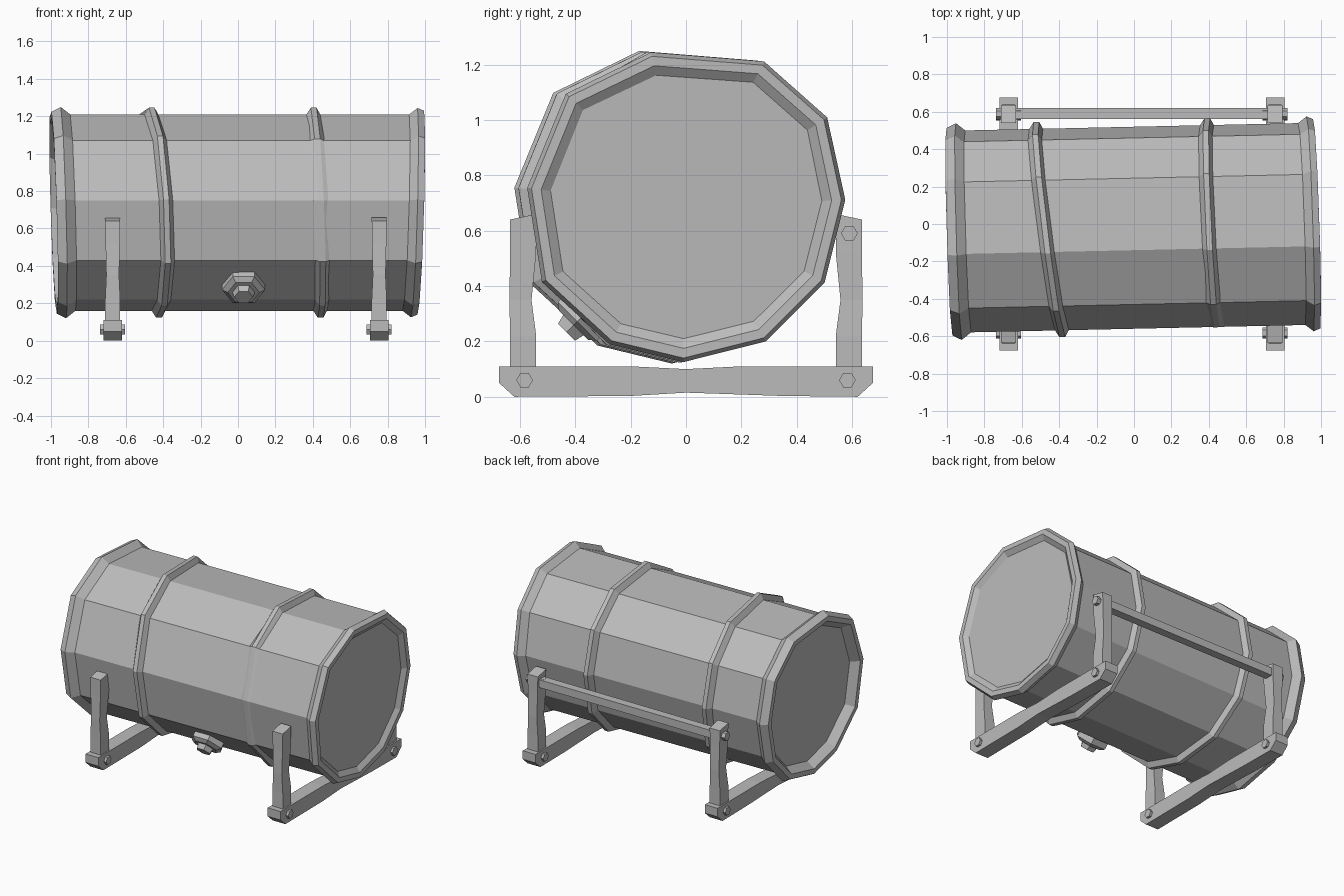
import bpy, bmesh, math
from mathutils import Vector, Matrix

cube = bpy.data.objects.get("Cube")
if cube:
    bpy.data.objects.remove(cube, do_unlink=True)

grey = bpy.data.materials.new("weathered_grey")
grey.use_nodes = True
grey.diffuse_color = (0.5, 0.5, 0.5, 1)
grey.node_tree.nodes["Principled BSDF"].inputs["Base Color"].default_value = (0.5, 0.5, 0.5, 1)


def finish(name, bm):
    bmesh.ops.recalc_face_normals(bm, faces=bm.faces[:])
    mesh = bpy.data.meshes.new(name)
    bm.to_mesh(mesh)
    bm.free()
    mesh.materials.append(grey)
    obj = bpy.data.objects.new(name, mesh)
    bpy.context.collection.objects.link(obj)
    return obj


def loft(name, rings, closed=False):
    """Join rings of points; cap the ends, or close the loop."""
    bm = bmesh.new()
    loops = [[bm.verts.new(p) for p in ring] for ring in rings]
    pairs = list(zip(loops, loops[1:]))
    if closed:
        pairs.append((loops[-1], loops[0]))
    else:
        bm.faces.new(loops[0])
        bm.faces.new(loops[-1])
    for a, b in pairs:
        for i in range(len(a)):
            j = (i + 1) % len(a)
            bm.faces.new((a[i], a[j], b[j], b[i]))
    return finish(name, bm)


# Uneven eleven-sided cross-section of the barrel, as (y, z)
SECTION = [(0.245, 1.18), (-0.14, 1.21), (-0.43, 1.07), (-0.56, 0.75),
           (-0.51, 0.43), (-0.28, 0.22), (-0.03, 0.16), (0.25, 0.23),
           (0.45, 0.43), (0.52, 0.71), (0.46, 0.99)]
CENTRE = Vector((-0.02, 0.68))


def barrel_ring(x, tilt_y, tilt_z, grow, fade=None):
    ring = []
    for i, p in enumerate(SECTION):
        out = Vector(p) - CENTRE
        g = grow * (fade or {}).get(i, 1)
        y, z = CENTRE + out + out.normalized() * g
        px = x + tilt_y * out.x + tilt_z * out.y
        ring.append((px, y + 0.022 * px, z))
    return ring


# Barrel shell with flared rims and sunken lids
LEFT, RIGHT = (-0.035, 0.03), (-0.03, -0.03)
shell = [(-0.93, RIGHT, -0.06), (-0.985, RIGHT, -0.02), (-0.985, RIGHT, 0.015),
         (-0.935, RIGHT, 0.04), (-0.885, RIGHT, 0), (0.895, LEFT, 0),
         (0.94, LEFT, 0.035), (0.975, LEFT, 0.02), (0.975, LEFT, -0.015),
         (0.95, LEFT, -0.05)]
loft("barrel_shell", [barrel_ring(x, t[0], t[1], g) for x, t, g in shell])

# Crooked hoops; the second sinks into the front staves
HOOP = [(-0.045, -0.01), (-0.015, 0.037), (0.015, 0.037), (0.04, -0.01)]
for name, x, ty, tz, fade in (
        ("right_hoop", -0.45, -0.13, -0.05, None),
        ("left_hoop", 0.42, -0.05, -0.04, {2: 0.35, 3: 0.05, 4: 0.4})):
    loft(name, [barrel_ring(x + dx, ty, tz, g, fade) for dx, g in HOOP], closed=True)

# Stepped bung under the front of the barrel
def bung_ring(radius, height):
    n = Vector((0, -1, -1)).normalized()
    t = Vector((0, 1, -1)).normalized()
    base = Vector((0.03, -0.375, 0.29))
    return [base + n * height
            + Vector((1, 0, 0)) * radius * math.cos(a * math.pi / 3)
            + t * radius * math.sin(a * math.pi / 3) for a in range(6)]


loft("bung", [bung_ring(r, h) for r, h in
              ((0.115, -0.03), (0.115, 0.025), (0.085, 0.045), (0.06, 0.045), (0.05, 0.08))])


def box_ring(x, y, z, hx, hy, slope=0):
    return [(x + sx * hx, y + sy * hy, z + sy * slope)
            for sx, sy in ((-1, -1), (1, -1), (1, 1), (-1, 1))]


def bolt(name, x, y, z):
    bm = bmesh.new()
    place = Matrix.Translation((x, y, z)) @ Matrix.Rotation(math.pi / 2, 4, 'Y')
    bmesh.ops.create_cone(bm, cap_ends=True, segments=6, radius1=0.03, radius2=0.03,
                          depth=0.134, matrix=place)
    finish(name, bm)


# Worn ground beam outline, as (y, z)
BEAM = [(-0.675, 0.11), (-0.675, 0.05), (-0.62, 0), (-0.2, 0.003), (0, 0.015),
        (0.35, 0.003), (0.62, 0), (0.675, 0.05), (0.675, 0.11), (0.2, 0.11),
        (0, 0.1), (-0.2, 0.11)]

for side, x in (("right", -0.67), ("left", 0.755)):
    loft(side + "_ground_beam",
         [[(x + dx, y, z) for y, z in BEAM] for dx in (-0.05, 0.05)])
    for end, s in (("front", -1), ("back", 1)):
        # Post, slightly waisted on its inner side, with a sloping top
        loft(f"{side}_{end}_post", [
            box_ring(x, s * 0.588, 0.04, 0.04, 0.047),
            box_ring(x, s * 0.588, 0.22, 0.04, 0.047),
            box_ring(x, s * 0.598, 0.35, 0.034, 0.04),
            box_ring(x, s * 0.588, 0.52, 0.038, 0.047),
            box_ring(x, s * 0.588, 0.65, 0.04, 0.047, -s * 0.01)])
        bolt(f"{side}_{end}_bolt", x, s * 0.583, 0.06)

# Rail joining the back posts
loft("back_rail", [[(x, y, z) for y, z in
                    ((0.562, 0.56), (0.62, 0.56), (0.62, 0.615), (0.562, 0.615))]
                   for x in (-0.66, 0.75)])
# Pegs holding the rail
for side, x in (("right", -0.67), ("left", 0.755)):
    bolt(side + "_rail_peg", x, 0.59, 0.59)
